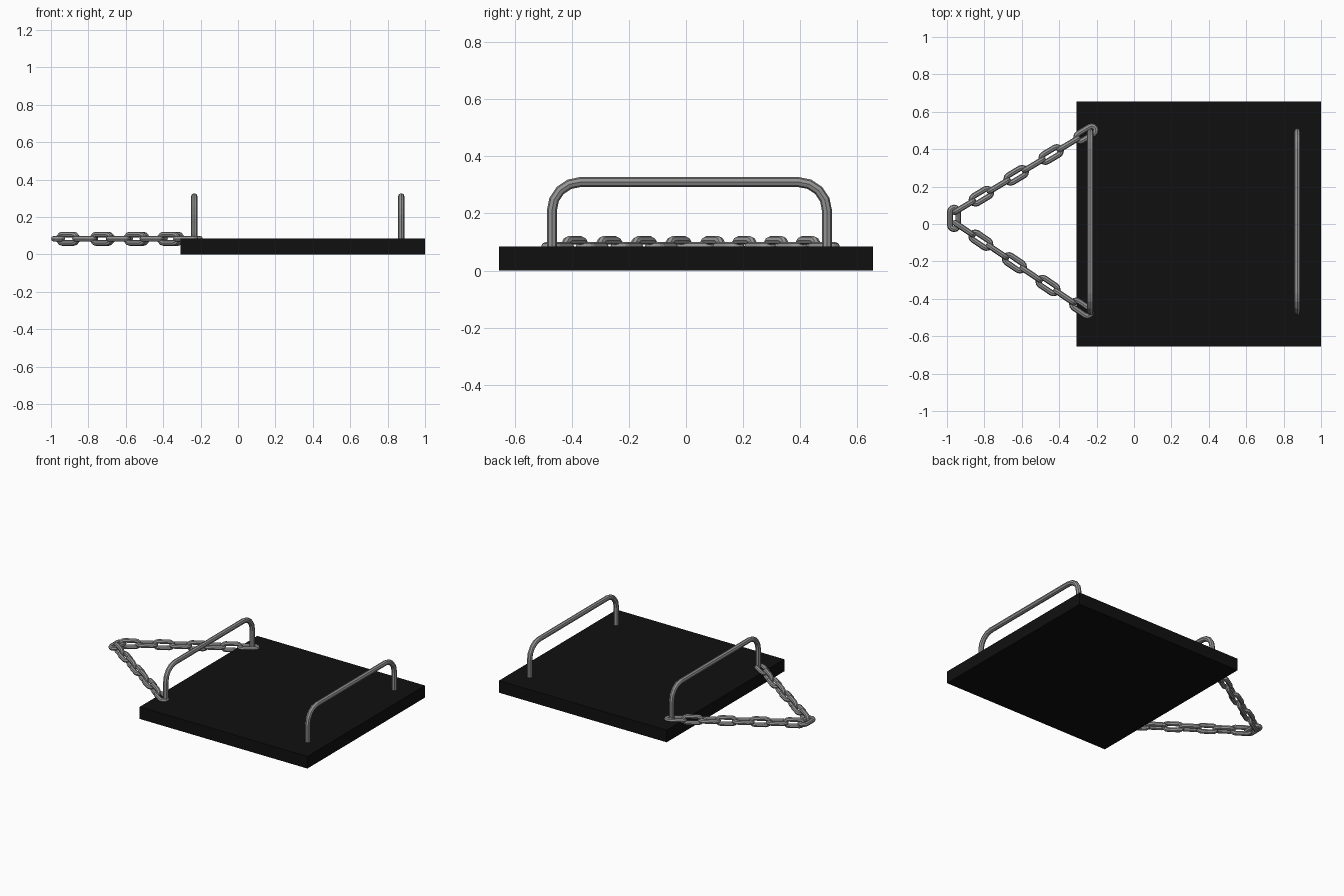
import bpy
import math
from mathutils import Matrix, Vector

cube = bpy.data.objects.get("Cube")
if cube:
    bpy.data.objects.remove(cube, do_unlink=True)


def material(name, value):
    mat = bpy.data.materials.new(name)
    mat.use_nodes = True
    colour = (value, value, value, 1)
    mat.diffuse_color = colour
    bsdf = mat.node_tree.nodes["Principled BSDF"]
    bsdf.inputs["Base Color"].default_value = colour
    bsdf.inputs["Roughness"].default_value = 0.6
    return mat


black = material("black board", 0.005)
steel = material("grey steel", 0.3)


def tube(name, points, radius, closed=False):
    """Sweep an eight-sided tube along a path and turn it into a mesh."""
    curve = bpy.data.curves.new(name, "CURVE")
    curve.dimensions = "3D"
    curve.bevel_depth = radius
    curve.bevel_resolution = 2
    curve.use_fill_caps = not closed
    spline = curve.splines.new("POLY")
    spline.points.add(len(points) - 1)
    for p, co in zip(spline.points, points):
        p.co = (*co, 1)
    spline.use_cyclic_u = closed
    spline.use_smooth = False
    curve.materials.append(steel)
    temp = bpy.data.objects.new(name + "_path", curve)
    bpy.context.collection.objects.link(temp)
    bpy.context.view_layer.update()
    depsgraph = bpy.context.evaluated_depsgraph_get()
    mesh = bpy.data.meshes.new_from_object(temp.evaluated_get(depsgraph))
    bpy.data.objects.remove(temp, do_unlink=True)
    mesh.name = name
    obj = bpy.data.objects.new(name, mesh)
    bpy.context.collection.objects.link(obj)
    return obj


def arc(centre_a, centre_b, radius, start, end, steps):
    for i in range(steps + 1):
        t = math.radians(start + (end - start) * i / steps)
        yield centre_a + radius * math.cos(t), centre_b + radius * math.sin(t)


# Board
bpy.ops.mesh.primitive_cube_add(size=1, location=(0.346, 0, 0.0425))
board = bpy.context.object
board.name = "board"
board.scale = (1.308, 1.31, 0.085)
board.data.materials.append(black)

# Handles: two posts joined by a rail with rounded corners
Y_MIN, Y_MAX, TOP, BEND = -0.47, 0.494, 0.31, 0.1
profile = [(Y_MIN, 0.06)]
profile += arc(Y_MIN + BEND, TOP - BEND, BEND, 180, 90, 4)
profile += arc(Y_MAX - BEND, TOP - BEND, BEND, 90, 0, 4)
profile.append((Y_MAX, 0.06))
for name, x in (("left_handle", 0.873), ("right_handle", -0.234)):
    tube(name, [(x, y, z) for y, z in profile], 0.0175)

# One oval chain link, shared by every link object
STRAIGHT, WIDTH, WIRE, CHAIN_Z = 0.036, 0.022, 0.0155, 0.084
oval = list(arc(STRAIGHT, 0, WIDTH, -90, 90, 6))
oval += arc(-STRAIGHT, 0, WIDTH, 90, 270, 6)
apex = tube("apex_link", [(x, y, 0) for x, y in oval], WIRE, closed=True)
apex.matrix_world = (Matrix.Translation((-0.962, 0.03, CHAIN_Z))
                     @ Matrix.Rotation(math.pi / 2, 4, "Z"))

# Two runs of links, alternating upright and flat
LINKS = 8
runs = (("back_chain", (-0.909, 0.093), (-0.257, 0.483)),
        ("front_chain", (-0.909, -0.026), (-0.28, -0.45)))
for name, start, end in runs:
    a, b = Vector((*start, CHAIN_Z)), Vector((*end, CHAIN_Z))
    heading = math.atan2(b.y - a.y, b.x - a.x)
    for i in range(LINKS):
        link = bpy.data.objects.new(f"{name}_link_{i + 1}", apex.data)
        bpy.context.collection.objects.link(link)
        roll = math.pi / 2 if i % 2 == 0 else 0
        link.matrix_world = (Matrix.Translation(a.lerp(b, i / (LINKS - 1)))
                             @ Matrix.Rotation(heading, 4, "Z")
                             @ Matrix.Rotation(roll, 4, "X"))
